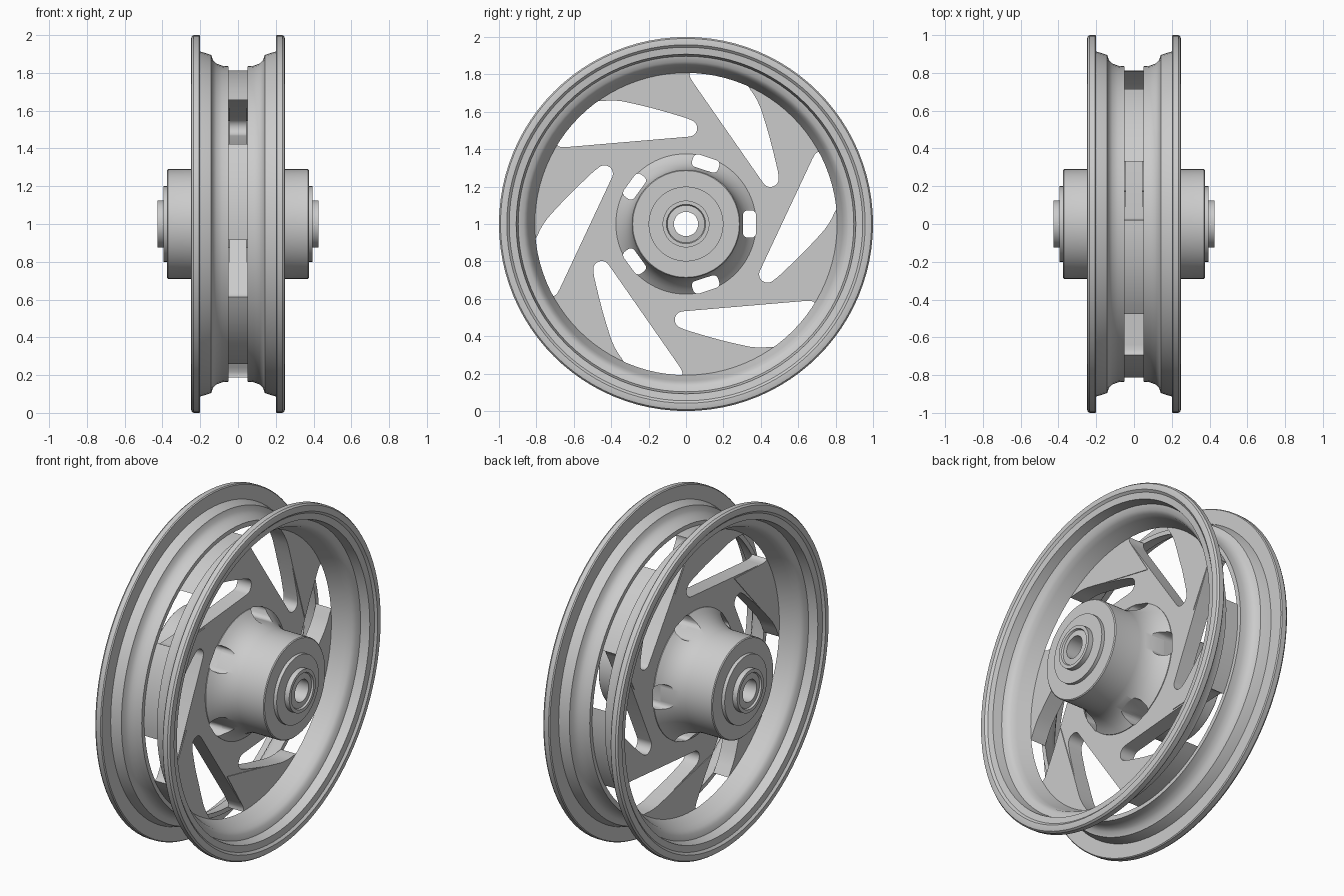
import bpy, bmesh, math
from mathutils import Matrix

if "Cube" in bpy.data.objects:
    bpy.data.objects.remove(bpy.data.objects["Cube"])

CENTRE = 1.0      # axle height
SEG = 96
TO_WHEEL = Matrix(((0, 0, 1, 0), (1, 0, 0, 0), (0, 1, 0, CENTRE), (0, 0, 0, 1)))


def smooth(ob, angle=28):
    bpy.ops.object.select_all(action='DESELECT')
    ob.select_set(True)
    bpy.context.view_layer.objects.active = ob
    bpy.ops.object.shade_smooth_by_angle(angle=math.radians(angle))


def lathe(name, profile):
    """Revolve a closed (x, radius) profile around the axle."""
    bm = bmesh.new()
    rings = []
    for i in range(SEG):
        a = 2 * math.pi * i / SEG
        rings.append([bm.verts.new((x, r * math.cos(a), CENTRE + r * math.sin(a))) for x, r in profile])
    n = len(profile)
    for i in range(SEG):
        p, q = rings[i], rings[(i + 1) % SEG]
        for j in range(n):
            k = (j + 1) % n
            bm.faces.new((p[j], p[k], q[k], q[j]))
    bmesh.ops.recalc_face_normals(bm, faces=bm.faces)
    me = bpy.data.meshes.new(name)
    bm.to_mesh(me)
    bm.free()
    ob = bpy.data.objects.new(name, me)
    bpy.context.collection.objects.link(ob)
    return ob


def plate(name, outlines, half):
    """Flat plate across the axle from (y, z) outlines; inner outlines become holes."""
    cu = bpy.data.curves.new(name, 'CURVE')
    cu.dimensions, cu.fill_mode, cu.extrude = '2D', 'BOTH', half
    for pts in outlines:
        sp = cu.splines.new('POLY')
        sp.points.add(len(pts) - 1)
        for p, (u, v) in zip(sp.points, pts):
            p.co = (u, v, 0, 1)
        sp.use_cyclic_u = True
    tmp = bpy.data.objects.new(name + "_outline", cu)
    bpy.context.collection.objects.link(tmp)
    dg = bpy.context.evaluated_depsgraph_get()
    me = bpy.data.meshes.new_from_object(tmp.evaluated_get(dg))
    bpy.data.objects.remove(tmp)
    me.transform(TO_WHEEL)
    bm = bmesh.new()
    bm.from_mesh(me)
    bmesh.ops.remove_doubles(bm, verts=bm.verts, dist=1e-5)
    bmesh.ops.recalc_face_normals(bm, faces=bm.faces)
    bm.to_mesh(me)
    bm.free()
    me.name = name
    ob = bpy.data.objects.new(name, me)
    bpy.context.collection.objects.link(ob)
    return ob


def turn(pts, deg):
    c, s = math.cos(math.radians(deg)), math.sin(math.radians(deg))
    return [(u * c - v * s, u * s + v * c) for u, v in pts]


def arc(r, a0, a1, n, cu=0, cv=0):
    return [(cu + r * math.cos(math.radians(a0 + (a1 - a0) * i / n)),
             cv + r * math.sin(math.radians(a0 + (a1 - a0) * i / n))) for i in range(n + 1)]


# rim halves
rim = [(.2, .995), (.206, 1.0), (.235, 1.0), (.246, .992), (.25, .975), (.25, .958),
       (.238, .945), (.233, .908), (.18, .897), (.172, .868), (.155, .85), (.125, .838),
       (.05, .808), (.05, .835), (.085, .838), (.115, .85), (.133, .868), (.142, .895),
       (.165, .903), (.2, .913)]
for name, s in (("rim_right", 1), ("rim_left", -1)):
    smooth(lathe(name, [(s * x, r) for x, r in rim]))

# spoke disc: spoke end arc, then swept opening, six times
R = .812
end = arc(R, 88.5, 126, 10)
shoulder = [(-.447, .657), (-.417, .66), (-.38, .66), (-.34, .656), (-.27, .641)]
opening = [(-.19, .622), (-.1, .597), (0, .567)] + arc(.045, 72, -84, 10, .015, .512) \
    + [(-.64, .411), (-.667, .411), (-.682, .416)]
outline = []
for k in range(6):
    outline += turn(end + shoulder + opening, 60 * k)
disc = plate("spoke_disc", [outline, arc(.25, 0, 354, 59)], .046)

# raised outer panel on every spoke
panel = [(-.19, .622), (.172, .545)] + turn([(-.64, .411), (-.667, .411), (-.682, .416)], -60) \
    + end + shoulder
for k in range(6):
    smooth(plate(f"spoke_panel_{k + 1}", [turn(panel, 60 * k)], .05))

# hub with flared root, stepped bearing collars and bore
half = [(.42, .065), (.415, .1), (.425, .105), (.425, .125), (.395, .125), (.395, .2),
        (.375, .2), (.375, .285), (.37, .29), (.2, .29), (.165, .296), (.13, .308),
        (.1, .325), (.07, .35), (.05, .375)]
hub = lathe("hub", half + [(-x, r) for x, r in reversed(half)])

# five rounded slots through the hub root
slot = arc(.025, 0, 90, 5, .35, .048) + arc(.025, 90, 180, 5, .33, .048) \
    + arc(.025, 180, 270, 5, .33, -.048) + arc(.025, 270, 360, 5, .35, -.048)
cutter = plate("slot_cutter", [turn(slot, 72 * k) for k in range(5)], .24)
cutter.hide_render = True
for ob in (disc, hub):
    m = ob.modifiers.new("slots", 'BOOLEAN')
    m.operation, m.solver, m.object = 'DIFFERENCE', 'EXACT', cutter
    bpy.context.view_layer.objects.active = ob
    bpy.ops.object.modifier_apply(modifier=m.name)
    smooth(ob)
bpy.data.objects.remove(cutter)
